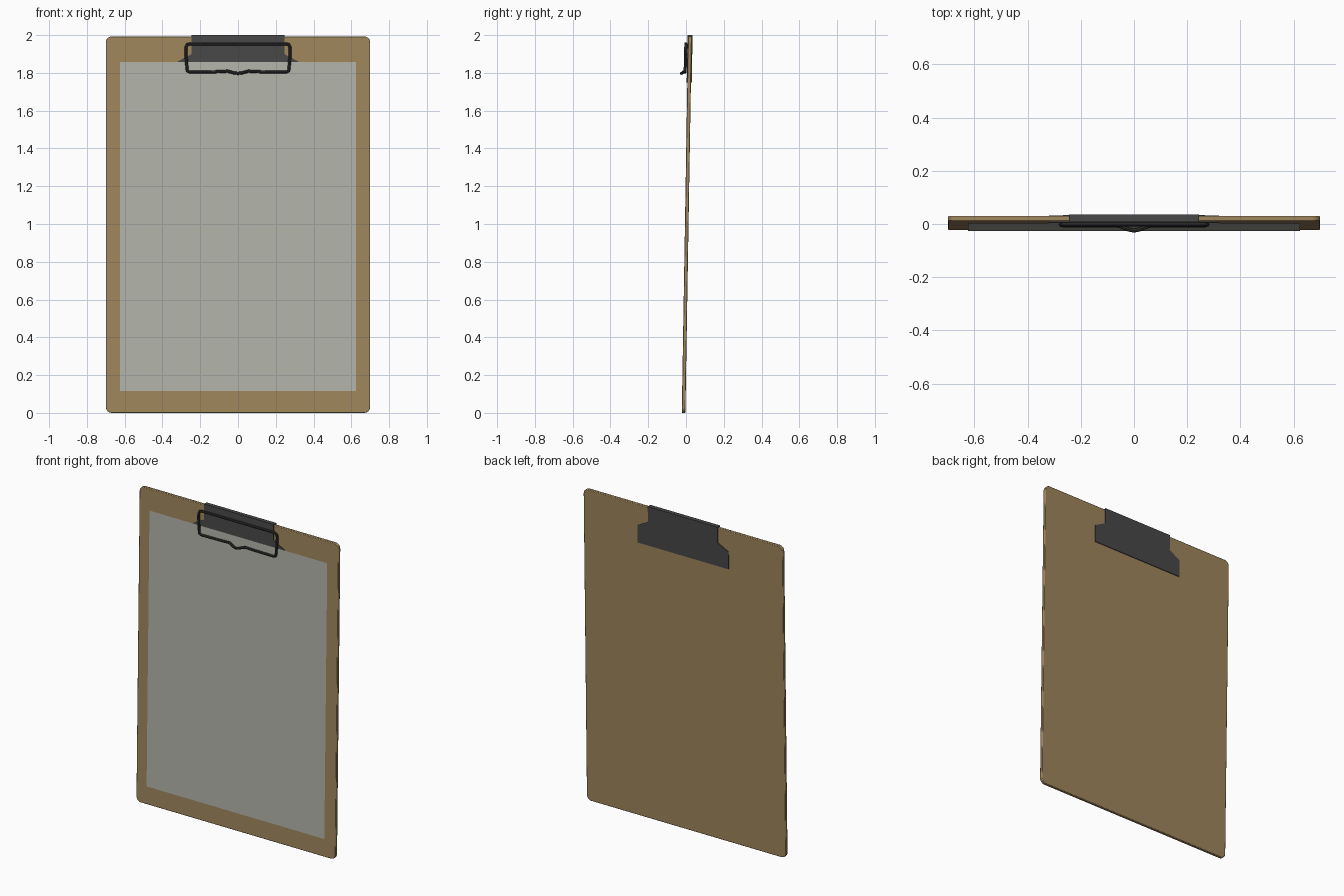
import bpy, bmesh, math
from mathutils import Matrix

if "Cube" in bpy.data.objects:
    bpy.data.objects.remove(bpy.data.objects["Cube"])

# whole clipboard leans back slightly
LEAN = (Matrix.Translation((0, 0.004, 1)) @ Matrix.Rotation(-0.0168, 4, 'X')
        @ Matrix.Translation((0, 0, -1)))


def material(name, rgb):
    m = bpy.data.materials.new(name)
    m.diffuse_color = (*rgb, 1)
    m.use_nodes = True
    m.node_tree.nodes["Principled BSDF"].inputs["Base Color"].default_value = m.diffuse_color
    return m


BROWN = material("brown_hardboard", (0.35, 0.24, 0.11))
PAPER = material("paper_grey", (0.45, 0.46, 0.40))
STEEL = material("dark_steel", (0.065, 0.065, 0.065))
WIRE = material("black_wire", (0.035, 0.035, 0.035))


def add(name, bm, mat):
    bmesh.ops.recalc_face_normals(bm, faces=bm.faces)
    me = bpy.data.meshes.new(name)
    bm.to_mesh(me)
    bm.free()
    me.materials.append(mat)
    ob = bpy.data.objects.new(name, me)
    bpy.context.collection.objects.link(ob)
    ob.matrix_world = LEAN
    return ob


def smooth(ob):
    bpy.ops.object.select_all(action='DESELECT')
    ob.select_set(True)
    bpy.context.view_layer.objects.active = ob
    bpy.ops.object.shade_smooth_by_angle(angle=math.radians(35))


def slab(name, outline, y0, y1, mat):
    """Extrude an (x, z) outline from y0 to y1."""
    bm = bmesh.new()
    face = bm.faces.new([bm.verts.new((x, y0, z)) for x, z in outline])
    ext = bmesh.ops.extrude_face_region(bm, geom=[face])
    for v in ext["geom"]:
        if isinstance(v, bmesh.types.BMVert):
            v.co.y = y1
    return add(name, bm, mat)


# board with rounded corners and softened edges
R = 0.032
outline = []
for cx, cz, start in ((0.7 - R, 1.993 - R, 0), (-0.7 + R, 1.993 - R, 90),
                      (-0.7 + R, R, 180), (0.7 - R, R, 270)):
    for i in range(7):
        a = math.radians(start + 15 * i)
        outline.append((cx + R * math.cos(a), cz + R * math.sin(a)))
board = slab("board", outline, -0.0095, 0.0095, BROWN)
bev = board.modifiers.new("soft_edge", 'BEVEL')
bev.width = 0.003
bev.segments = 2
bev.limit_method = 'ANGLE'
bev.angle_limit = math.radians(40)
smooth(board)

# clip: front and back plates joined by a top cap
half = [(0.245, 2.0), (0.245, 1.90), (0.32, 1.86), (0.32, 1.75)]
plate = half + [(-x, z) for x, z in reversed(half)]
slab("clip_front_plate", plate, -0.013, -0.0095, STEEL)
slab("clip_back_plate", plate, 0.0095, 0.0140, STEEL)
slab("clip_top_cap", [(-0.245, 2.0), (0.245, 2.0), (0.245, 1.993), (-0.245, 1.993)],
     -0.0095, 0.0095, STEEL)

# paper sheet, over the lower part of the clip plate
bm = bmesh.new()
bm.faces.new([bm.verts.new((x, -0.0147, z)) for x, z in
              ((-0.625, 0.115), (0.625, 0.115), (0.625, 1.857), (-0.625, 1.857))])
add("paper_sheet", bm, PAPER)

# wire handle: closed loop with a lifted V tab in the middle of the lower bar
side = [(0.0, -0.042, 1.797), (0.02, -0.038, 1.799), (0.055, -0.024, 1.809),
        (0.10, -0.022, 1.806), (0.255, -0.022, 1.804), (0.268, -0.022, 1.810),
        (0.270, -0.022, 1.822), (0.276, -0.021, 1.90), (0.276, -0.021, 1.935),
        (0.268, -0.021, 1.950), (0.250, -0.021, 1.954)]
loop = side + [(-x, y, z) for x, y, z in reversed(side[1:])]
cu = bpy.data.curves.new("wire_handle", 'CURVE')
cu.dimensions = '3D'
cu.bevel_depth = 0.008
cu.bevel_resolution = 2
sp = cu.splines.new('POLY')
sp.points.add(len(loop) - 1)
for p, co in zip(sp.points, loop):
    p.co = (*co, 1)
sp.use_cyclic_u = True
cu.materials.append(WIRE)
wire = bpy.data.objects.new("wire_handle", cu)
bpy.context.collection.objects.link(wire)
wire.matrix_world = LEAN
bpy.ops.object.select_all(action='DESELECT')
wire.select_set(True)
bpy.context.view_layer.objects.active = wire
bpy.ops.object.convert(target='MESH')
smooth(bpy.context.view_layer.objects.active)
